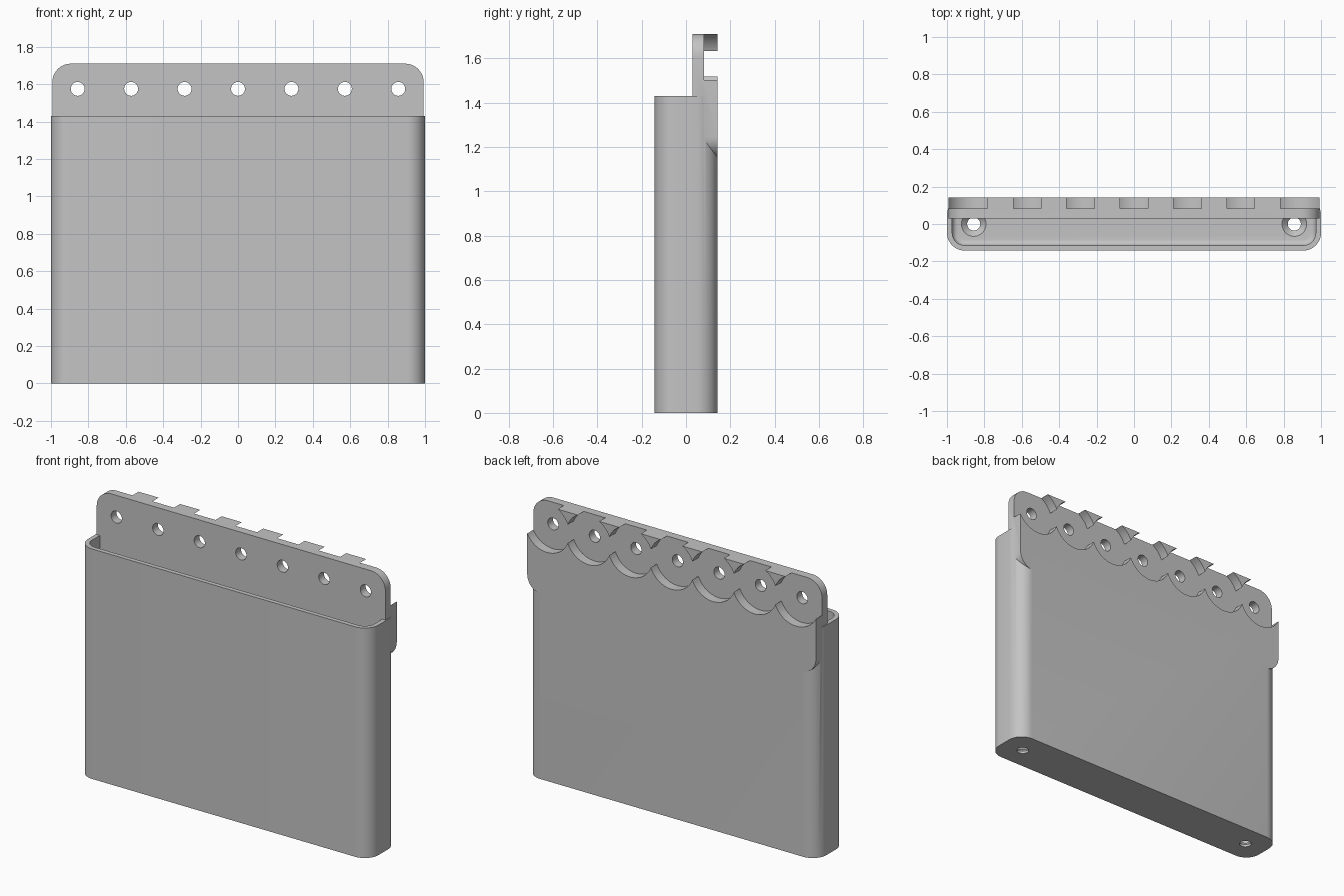
import bpy, math
from mathutils import Matrix

if "Cube" in bpy.data.objects:
    bpy.data.objects.remove(bpy.data.objects["Cube"], do_unlink=True)

# Overall sizes
DEPTH = 0.142          # half depth of the bin
RIM = 1.43             # height of the bin
WALL = 0.028
FLOOR = 0.045
CORNER = 0.095
PITCH = 2 / 7          # spacing of the mounting holes
HOLE_Z = 1.575
PLATE_LOW, PLATE_TOP = 1.15, 1.71

grey = bpy.data.materials.new("plain_grey")
grey.use_nodes = True
colour = (0.55, 0.55, 0.55, 1)
grey.diffuse_color = colour
grey.node_tree.nodes["Principled BSDF"].inputs["Base Color"].default_value = colour


def rounded_ring(hx, hy, r, z, steps=10):
    """Outline of a rounded rectangle at one level."""
    ring = []
    for i, (sx, sy) in enumerate([(1, 1), (-1, 1), (-1, -1), (1, -1)]):
        for k in range(steps + 1):
            a = math.pi / 2 * (i + k / steps)
            ring.append((sx * (hx - r) + r * math.cos(a),
                         sy * (hy - r) + r * math.sin(a), z))
    return ring


def circle_ring(r, z, steps=48):
    return [(r * math.cos(2 * math.pi * k / steps),
             r * math.sin(2 * math.pi * k / steps), z) for k in range(steps)]


def loft(name, rings, matrix=None):
    """Closed solid through a stack of equal rings, lowest first."""
    n = len(rings[0])
    faces = [tuple(reversed(range(n))),
             tuple(range(n * (len(rings) - 1), n * len(rings)))]
    for j in range(len(rings) - 1):
        for k in range(n):
            m = (k + 1) % n
            faces.append((j * n + k, j * n + m, (j + 1) * n + m, (j + 1) * n + k))
    mesh = bpy.data.meshes.new(name)
    mesh.from_pydata([v for ring in rings for v in ring], [], faces)
    if matrix:
        mesh.transform(matrix)
    mesh.materials.append(grey)
    obj = bpy.data.objects.new(name, mesh)
    bpy.context.collection.objects.link(obj)
    return obj


def combine(target, other, operation):
    """Apply a boolean and discard the second solid."""
    mod = target.modifiers.new(operation, "BOOLEAN")
    mod.operation, mod.solver, mod.object = operation, "EXACT", other
    bpy.context.view_layer.objects.active = target
    bpy.ops.object.modifier_apply(modifier=mod.name)
    bpy.data.objects.remove(other, do_unlink=True)


# Bin shell with rounded upright corners
holder = loft("wall_mounted_bin", [rounded_ring(1, DEPTH, CORNER, z) for z in (0, RIM)])

# Cavity with a filleted floor edge
fillet = 0.03
rings = []
for k in range(7):
    a = math.pi / 2 * k / 6
    inset = WALL + fillet * (1 - math.sin(a))
    rings.append(rounded_ring(1 - inset, DEPTH - inset, CORNER - inset,
                              FLOOR + fillet * (1 - math.cos(a))))
rings.append(rounded_ring(1 - WALL, DEPTH - WALL, CORNER - WALL, RIM + 0.1))
combine(holder, loft("cavity_cutter", rings), "DIFFERENCE")

# Countersunk drain holes in the floor
for side in (-1, 1):
    profile = [(0.035, -0.05), (0.035, 0.015), (0.066, FLOOR), (0.066, FLOOR + 0.02)]
    cutter = loft("floor_hole_cutter", [circle_ring(r, z) for r, z in profile],
                  Matrix.Translation((side * 3 * PITCH, 0, 0)))
    combine(holder, cutter, "DIFFERENCE")

# Mounting plate along the back
upright = Matrix.Rotation(math.pi / 2, 4, "X")
plate_matrix = Matrix.Translation((0, 0, (PLATE_LOW + PLATE_TOP) / 2)) @ upright
plate = loft("mounting_plate",
             [rounded_ring(0.993, (PLATE_TOP - PLATE_LOW) / 2, 0.1, y)
              for y in (-DEPTH, -0.03)], plate_matrix)
combine(holder, plate, "UNION")

# Overlapping round recesses on the back, each with a through hole
for i in range(-3, 4):
    place = Matrix.Translation((i * PITCH, 0, HOLE_Z)) @ upright
    for radius, near in ((0.154, -0.082), (0.037, 0.05)):
        cutter = loft("recess_cutter",
                      [circle_ring(radius, y, 64) for y in (-0.3, near)], place)
        combine(holder, cutter, "DIFFERENCE")

# Smooth curves, crisp edges
bpy.ops.object.select_all(action="DESELECT")
holder.select_set(True)
bpy.context.view_layer.objects.active = holder
bpy.ops.object.shade_smooth_by_angle(angle=math.radians(30))
